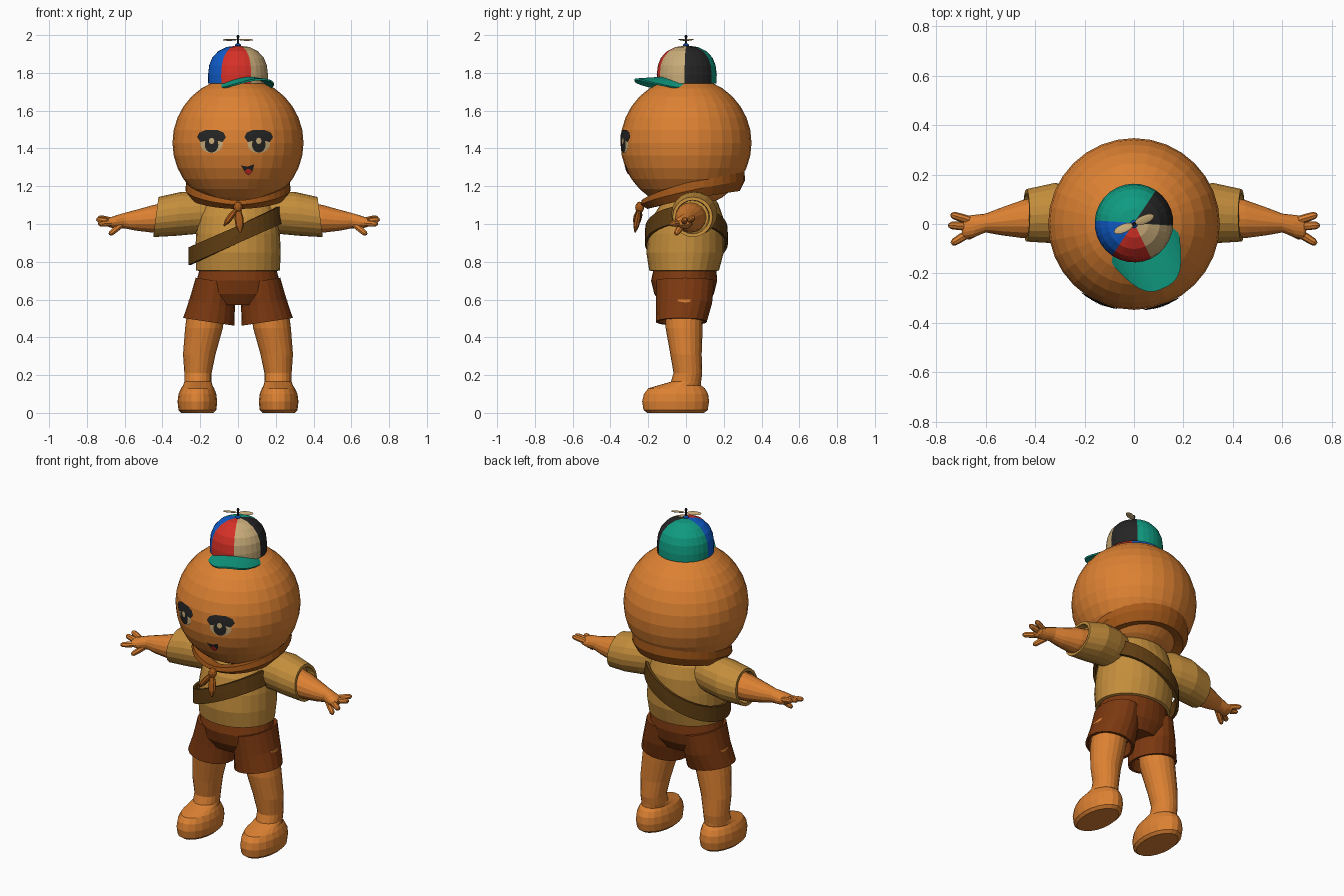
import bpy, bmesh
from math import sin, cos, pi, radians, sqrt, tau, atan2
from mathutils import Vector, Matrix

if "Cube" in bpy.data.objects:
    bpy.data.objects.remove(bpy.data.objects["Cube"])


def material(name, red, green, blue):
    mat = bpy.data.materials.new(name)
    mat.use_nodes = True
    mat.diffuse_color = (red, green, blue, 1)
    mat.node_tree.nodes["Principled BSDF"].inputs["Base Color"].default_value = (red, green, blue, 1)
    return mat


skin = material("orange skin", .72, .22, .032)
shirt_cloth = material("tan shirt", .55, .27, .045)
leather = material("dark brown leather", .115, .047, .006)
shorts_cloth = material("rust brown shorts", .2, .04, .005)
scarf_cloth = material("burnt orange scarf", .38, .1, .01)
teal = material("teal", .005, .33, .22)
blue = material("blue", .005, .11, .6)
red = material("red", .68, .03, .02)
cream = material("cream", .58, .41, .19)
black = material("black", .018, .018, .018)

HEAD = Vector((0, 0, 1.43))
HEAD_RADIUS = .347


def finish(name, bm, *mats, mirror=False, thickness=0):
    """Turn a bmesh into a named object, optionally mirrored or thickened."""
    bmesh.ops.recalc_face_normals(bm, faces=bm.faces[:])
    mesh = bpy.data.meshes.new(name)
    bm.to_mesh(mesh)
    bm.free()
    for mat in mats:
        mesh.materials.append(mat)
    obj = bpy.data.objects.new(name, mesh)
    bpy.context.scene.collection.objects.link(obj)
    if thickness:
        solid = obj.modifiers.new("thickness", 'SOLIDIFY')
        solid.thickness = thickness
        solid.offset = 0
    if mirror:
        obj.modifiers.new("mirror", 'MIRROR')
    return obj


def skin_rings(bm, rings, closed=True):
    """Join successive rows of points with quads."""
    rows = [[bm.verts.new(p) for p in ring] for ring in rings]
    count = len(rows[0])
    for low, high in zip(rows, rows[1:]):
        for i in range(count if closed else count - 1):
            j = (i + 1) % count
            bm.faces.new((low[i], low[j], high[j], high[i]))
    return rows


def loft(name, mat, stations, axis=(0, 0, 1), sides=20, mirror=False):
    """Elliptical sections (x, y, z, radius, radius) across one axis."""
    d = Vector(axis).normalized()
    if abs(d.z) > .8:
        v = d.cross(Vector((1, 0, 0))).normalized()
        u = v.cross(d)
    else:
        u = Vector((0, 0, 1)).cross(d).normalized()
        v = d.cross(u)
    bm = bmesh.new()
    rings = []
    for x, y, z, ru, rv in stations:
        angles = [tau * i / sides for i in range(sides)]
        rings.append([Vector((x, y, z)) + u * ru * cos(a) + v * rv * sin(a) for a in angles])
    rows = skin_rings(bm, rings)
    bm.faces.new(rows[0])
    bm.faces.new(rows[-1])
    return finish(name, bm, mat, mirror=mirror)


def ball(name, mat, centre, size, turn=Matrix.Identity(4), segments=12):
    bm = bmesh.new()
    place = Matrix.Translation(centre) @ turn @ Matrix.Diagonal((*size, 1))
    bmesh.ops.create_uvsphere(bm, u_segments=segments, v_segments=segments // 2, radius=1, matrix=place)
    return finish(name, bm, mat)


def face_plate(name, mat, centre, outline, lift):
    """A thin painted patch that follows the curve of the head."""
    bm = bmesh.new()
    rings = []
    for step in (.02, .25, .5, .75, 1):
        ring = []
        for px, pz in outline:
            x, z = centre[0] + px * step, centre[1] + pz * step
            y = -sqrt((HEAD_RADIUS + lift) ** 2 - x * x - (z - HEAD.z) ** 2)
            ring.append((x, y, z))
        rings.append(ring)
    rows = skin_rings(bm, rings)
    bm.faces.new(rows[0])
    obj = finish(name, bm, mat)
    if obj.data.polygons[0].normal.y > 0:
        obj.data.flip_normals()
    return obj


def oval(width, height, count=16):
    return [(width * cos(tau * i / count), height * sin(tau * i / count)) for i in range(count)]


# Head and painted face
ball("head", skin, HEAD, [HEAD_RADIUS] * 3, segments=32)
lash = [(-.076, .012), (-.064, .036), (-.03, .05), (.03, .05), (.064, .036),
        (.076, .012), (.058, -.014), (.03, -.004), (-.03, -.004), (-.058, -.014)]
for side, x in (("right", -.14), ("left", .11)):
    face_plate(side + "_eye_white", cream, (x, 1.425), oval(.06, .05), .002)
    face_plate(side + "_eye_lash", black, (x, 1.448), lash, .004)
    face_plate(side + "_iris", black, (x, 1.42), oval(.036, .042), .005)
    face_plate(side + "_eye_glint", cream, (x, 1.44), oval(.015, .017, 8), .007)
mouth = [(-.035, .022), (0, .016), (.036, .028), (.028, -.006), (.004, -.032), (-.014, -.012)]
face_plate("mouth", black, (.05, 1.288), mouth, .002)
face_plate("tongue", red, (.055, 1.277), oval(.019, .015, 8), .005)

# Clothes on the body
loft("shirt", shirt_cloth, [
    (0, -.01, .75, .2, .17), (0, -.01, .755, .222, .185), (0, -.005, .85, .226, .205),
    (0, 0, .95, .222, .2), (0, .01, 1.04, .21, .185), (0, .02, 1.11, .19, .15),
    (0, .02, 1.17, .13, .1)], sides=28)
loft("sleeve", shirt_cloth, [
    (.12, .03, 1.06, .09, .1), (.22, .04, 1.06, .11, .115), (.32, .044, 1.053, .122, .117),
    (.435, .035, 1.037, .106, .107), (.435, .035, 1.037, .09, .09),
    (.39, .035, 1.04, .085, .085)], axis=(1, 0, -.13 * -1), mirror=True)
loft("shorts_waist", shorts_cloth, [
    (0, -.005, .77, .2, .165), (0, -.01, .7, .22, .175), (0, -.01, .63, .232, .158),
    (0, -.01, .57, .17, .12)], sides=28)
loft("shorts_leg", shorts_cloth, [
    (.12, -.005, .7, .105, .155), (.137, -.01, .58, .122, .148), (.155, -.025, .482, .137, .135),
    (.155, -.025, .482, .122, .12), (.15, -.02, .55, .11, .11)], axis=(-.15, 0, 1), mirror=True)

# Legs with feet, arms with fingers
loft("leg_and_foot", skin, [
    (.215, -.055, 0, .085, .15), (.215, -.055, .015, .1, .17), (.215, -.055, .06, .105, .177),
    (.215, -.053, .1, .1, .17), (.214, -.05, .13, .088, .15), (.213, -.035, .145, .078, .115),
    (.212, 0, .165, .072, .08), (.212, .01, .21, .072, .076), (.205, 0, .31, .086, .083),
    (.18, -.01, .45, .1, .098), (.16, -.01, .6, .1, .1)], mirror=True)
loft("arm", skin, [
    (.37, .025, 1.035, .086, .08), (.45, .02, 1.027, .077, .073), (.54, .01, 1.02, .055, .055),
    (.6, .004, 1.018, .038, .041), (.645, -.008, 1.01, .045, .036), (.685, -.014, 1.008, .046, .024),
    (.695, -.014, 1.008, .035, .014)], axis=(1, 0, 0), sides=16, mirror=True)
fingers = {"little": ((.665, .015, 1.015), (.74, .038, 1.035)),
           "middle": ((.67, -.01, 1.01), (.75, -.005, 1.025)),
           "index": ((.665, -.035, 1.005), (.738, -.08, 1)),
           "thumb": ((.62, -.02, .995), (.68, -.055, .945))}
for label, (start, end) in fingers.items():
    a, b = Vector(start), Vector(end)
    sections = [(*a.lerp(b, t), r, r) for t, r in ((0, .017), (.5, .017), (.85, .015), (1, .007))]
    loft(label + "_finger", skin, sections, axis=b - a, sides=8, mirror=True)

# Diagonal chest strap
bm = bmesh.new()
rings = []
for edge in (-.046, 0, .046):
    ring = []
    for i in range(40):
        a = tau * i / 40
        x = .245 * cos(a) - .01
        z = .945 + .45 * x + edge
        shrink = 1 - max(0, z - .95) * .35
        ring.append((x * shrink, .212 * shrink * sin(a) + .002, z))
    rings.append(ring)
skin_rings(bm, rings)
finish("chest_strap", bm, leather, thickness=.016)

# Neckerchief: low in front, rising up the back of the head
bm = bmesh.new()
rings = []
for level in range(5):
    ring = []
    for i in range(36):
        a = tau * i / 36
        back = (1 + sin(a)) / 2
        top, low = 1.125 + .16 * back ** .8, 1.08 + .095 * back
        radius, z = ((.17 + .1 * back, top - .01), (.235 + .075 * back, top),
                     (.24 + .072 * back, (top + low) / 2), (.205 + .08 * back, low),
                     (.12, low + .02))[level]
        ring.append((radius * cos(a), radius * sin(a), z))
    rings.append(ring)
skin_rings(bm, rings)
finish("neckerchief", bm, scarf_cloth)
ball("scarf_knot", scarf_cloth, (0, -.245, 1.088), (.024, .024, .03))
for label, tip in (("right", (-.075, -.265, .99)), ("left", (.012, -.27, .955))):
    a, b = Vector((0, -.245, 1.09)), Vector(tip)
    sections = [(*a.lerp(b, t), r, r * .7) for t, r in ((0, .01), (.45, .024), (.75, .022), (1, .005))]
    loft(label + "_scarf_tail", scarf_cloth, sections, axis=a - b, sides=8)

# Cap crown with six coloured panels
SEAM = radians(-4)
bm = bmesh.new()
profile = [(.158, 1.745), (.159, 1.79), (.153, 1.84), (.137, 1.88), (.105, 1.915), (.06, 1.937), (.008, 1.944)]
rings = [[(r * cos(SEAM + tau * i / 30), r * sin(SEAM + tau * i / 30) + .004, z) for i in range(30)]
         for r, z in profile]
bm.faces.new(skin_rings(bm, rings)[-1])
crown = finish("cap_crown", bm, black, teal, teal, blue, red, cream)
for face in crown.data.polygons:
    angle = (atan2(face.center.y - .004, face.center.x) - SEAM) % tau
    face.material_index = int(angle / (pi / 3)) % 6

# Cap brim, arched and turned to one side
bm = bmesh.new()
turn = Matrix.Rotation(radians(-65), 3, 'Z')
rows = []
for i in range(7):
    t, row = i / 6, []
    for j in range(17):
        s = j / 8 - 1
        w = .143 * s
        inner = sqrt(.15 ** 2 - w * w) - .03
        outer = .12 + .165 * (1 - abs(s) ** 3)
        row.append(turn @ Vector((inner + (outer - inner) * t, w, 1.776 - .046 * s * s - .01 * t)))
    rows.append(row)
skin_rings(bm, rows, closed=False)
finish("cap_brim", bm, teal, thickness=.01)

# Propeller on top
loft("propeller_mast", black, [(0, 0, 1.935, .007, .007), (0, 0, 1.985, .006, .006),
                               (0, 0, 1.99, .009, .009), (0, 0, 2, .005, .005)], sides=8)
ball("cap_button", blue, (0, 0, 1.947), (.016, .016, .01))
for label, degrees in (("left", 23), ("right", 203)):
    spin = Matrix.Rotation(radians(degrees), 4, 'Z')
    pitch = Matrix.Rotation(radians(12), 4, 'X')
    ball(label + "_propeller_blade", cream, spin @ Vector((.046, 0, 1.975)), (.042, .018, .004), spin @ pitch)
